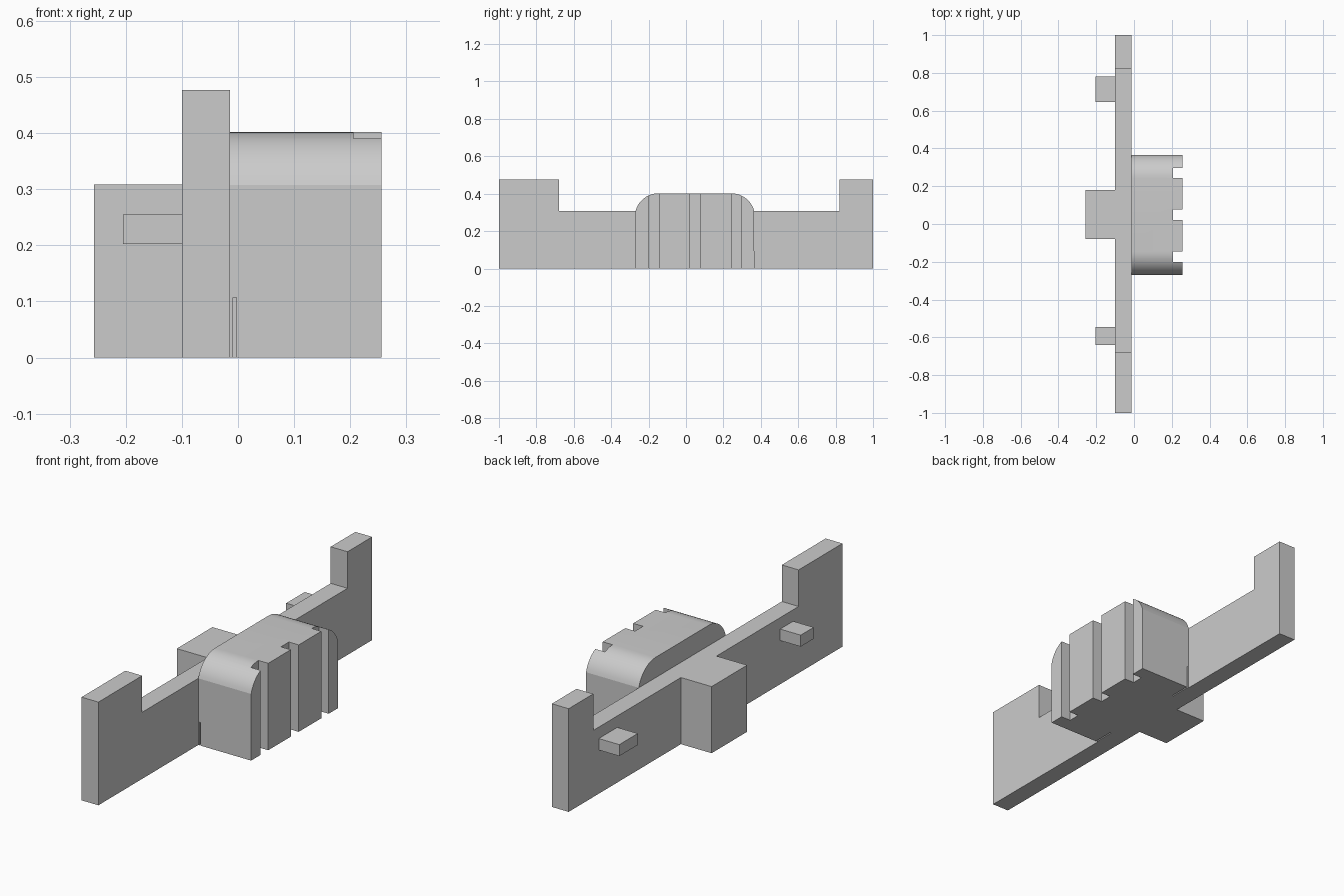
import bpy
import bmesh
import math

cube = bpy.data.objects.get("Cube")
if cube:
    bpy.data.objects.remove(cube, do_unlink=True)

grey = bpy.data.materials.new("plain grey")
grey.use_nodes = True
grey.diffuse_color = (0.6, 0.6, 0.6, 1)
grey.node_tree.nodes["Principled BSDF"].inputs["Base Color"].default_value = (0.6, 0.6, 0.6, 1)


def extrude_x(name, profile, x0, x1):
    """Extrude a (y, z) outline along x."""
    bm = bmesh.new()
    face = bm.faces.new([bm.verts.new((x0, y, z)) for y, z in profile])
    grown = bmesh.ops.extrude_face_region(bm, geom=[face])
    moved = [v for v in grown["geom"] if isinstance(v, bmesh.types.BMVert)]
    bmesh.ops.translate(bm, verts=moved, vec=(x1 - x0, 0, 0))
    bmesh.ops.recalc_face_normals(bm, faces=bm.faces)
    mesh = bpy.data.meshes.new(name)
    bm.to_mesh(mesh)
    bm.free()
    mesh.materials.append(grey)
    obj = bpy.data.objects.new(name, mesh)
    bpy.context.collection.objects.link(obj)
    return obj


def box(name, x, y, z):
    outline = [(y[0], z[0]), (y[1], z[0]), (y[1], z[1]), (y[0], z[1])]
    return extrude_x(name, outline, x[0], x[1])


def cut(target, x, y, z):
    """Subtract a box from the target."""
    cutter = box("cutter", x, y, z)
    cutter.hide_render = True
    mod = target.modifiers.new("cut", "BOOLEAN")
    mod.operation = "DIFFERENCE"
    mod.solver = "EXACT"
    mod.object = cutter
    bpy.context.view_layer.objects.active = target
    bpy.ops.object.modifier_apply(modifier=mod.name)
    bpy.data.objects.remove(cutter, do_unlink=True)


BACK, FACE = -0.1, -0.014   # the two sides of the wall
LOW, HIGH = 0.308, 0.477    # wall heights

# Long wall with a raised post at each end
extrude_x("wall", [(-1, 0), (1, 0), (1, HIGH), (0.82, HIGH), (0.82, LOW),
                   (-0.68, LOW), (-0.68, HIGH), (-1, HIGH)], BACK, FACE)

# Rear block and two pegs
box("rear_block", (-0.257, BACK), (-0.08, 0.18), (0, LOW))
box("front_peg", (-0.205, BACK), (-0.64, -0.545), (0.202, 0.255))
box("back_peg", (-0.205, BACK), (0.645, 0.78), (0.202, 0.255))

# Main block with rounded shoulders
R, CZ = 0.127, 0.275
outline = [(-0.27, 0), (0.365, 0)]
for centre, start, end in ((0.242, 15, 90), (-0.147, 90, 165)):
    for i in range(13):
        a = math.radians(start + (end - start) * i / 12)
        outline.append((centre + R * math.cos(a), CZ + R * math.sin(a)))
block = extrude_x("main_block", outline, FACE, 0.256)

# Upright grooves in the outer face
for y0, y1 in ((-0.2, -0.145), (0.02, 0.078), (0.243, 0.297)):
    cut(block, (0.206, 0.3), (y0, y1), (-0.1, 0.6))

# Thin slits beside the wall at both ends
for y0, y1 in ((-0.4, -0.17), (0.265, 0.5)):
    cut(block, (-0.009, -0.003), (y0, y1), (-0.1, 0.107))

# Smooth shoulders, sharp edges elsewhere
bpy.ops.object.select_all(action="DESELECT")
block.select_set(True)
bpy.context.view_layer.objects.active = block
bpy.ops.object.shade_smooth_by_angle(angle=math.radians(12))
